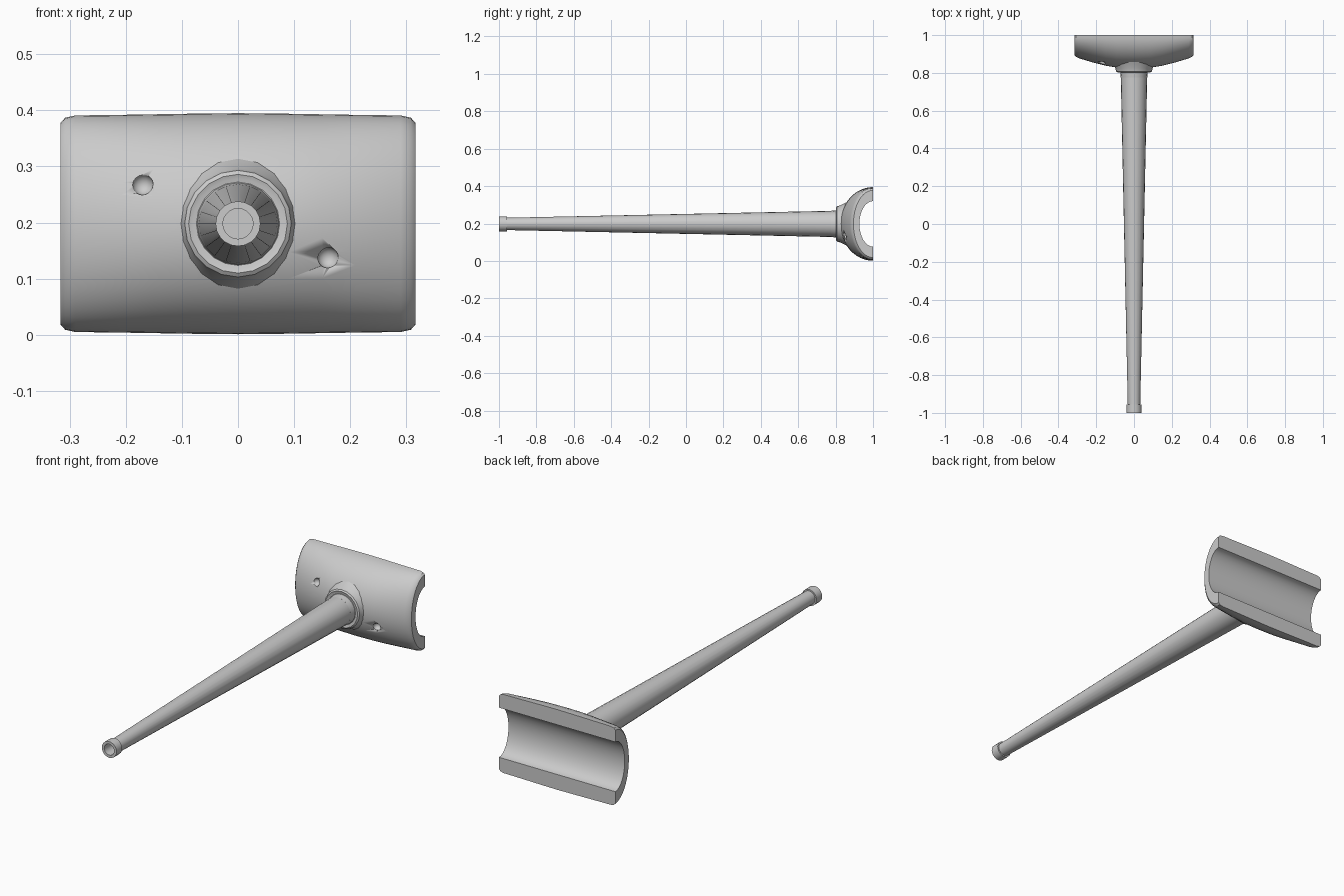
import bpy, bmesh, math
from mathutils import Vector

if "Cube" in bpy.data.objects:
    bpy.data.objects.remove(bpy.data.objects["Cube"])

CZ = 0.198  # height of the barrel axis

grey = bpy.data.materials.new("light_grey")
grey.diffuse_color = (0.6, 0.6, 0.6, 1)
grey.use_nodes = True
grey.node_tree.nodes["Principled BSDF"].inputs["Base Color"].default_value = grey.diffuse_color


def finish(name, bm, angle=35):
    bmesh.ops.recalc_face_normals(bm, faces=bm.faces)
    me = bpy.data.meshes.new(name)
    bm.to_mesh(me)
    bm.free()
    ob = bpy.data.objects.new(name, me)
    bpy.context.collection.objects.link(ob)
    me.materials.append(grey)
    bpy.ops.object.select_all(action='DESELECT')
    ob.select_set(True)
    bpy.context.view_layer.objects.active = ob
    bpy.ops.object.shade_smooth_by_angle(angle=math.radians(angle))
    return ob


def bridge(bm, loops):
    for a, b in zip(loops, loops[1:]):
        n = len(a)
        for i in range(n):
            bm.faces.new((a[i], a[(i + 1) % n], b[(i + 1) % n], b[i]))


def lathe(name, profile, sides=20):
    """Revolve (y, radius) pairs around the barrel axis."""
    bm = bmesh.new()
    loops = []
    for y, r in profile:
        angles = [2 * math.pi * i / sides for i in range(sides)]
        loops.append([bm.verts.new((r * math.cos(a), y, CZ + r * math.sin(a))) for a in angles])
    bridge(bm, loops)
    bm.faces.new(loops[0])
    bm.faces.new(loops[-1])
    return finish(name, bm)


# Tapered barrel with muzzle ring and recessed bore
lathe("barrel", [(-0.94, 0.027), (-1.0, 0.027), (-1.0, 0.040), (-0.956, 0.040),
                 (-0.956, 0.033), (0.78, 0.070), (0.86, 0.070)])

# Collar at the barrel root, with a flared boss behind it
lathe("barrel_collar", [(0.775, 0.070), (0.805, 0.073), (0.812, 0.082), (0.86, 0.082)])
lathe("mantlet_boss", [(0.806, 0.080), (0.803, 0.088), (0.808, 0.095), (0.825, 0.099),
                       (0.85, 0.112), (0.88, 0.125)])

# Mantlet: crescent sections (x, depth, half height), mirrored about x = 0
half = [(0.316, 0.105, 0.180), (0.308, 0.115, 0.189), (0.29, 0.123, 0.193),
        (0.21, 0.147, 0.194), (0.15, 0.162, 0.195), (0.09, 0.172, 0.196)]
stations = [(-x, d, h) for x, d, h in half] + [(0, 0.175, 0.197)] + half[::-1]
bm = bmesh.new()
loops = []
for x, d, h in stations:
    loop = []
    for i in range(25):
        a = math.radians(-90 + 7.5 * i)
        loop.append(bm.verts.new((x, 1 - d * math.cos(a), CZ + h * math.sin(a))))
    for i in range(17):
        a = math.radians(90 - 11.25 * i)
        loop.append(bm.verts.new((x, 1 - 0.073 * math.cos(a), CZ + 0.122 * math.sin(a))))
    loops.append(loop)
bridge(bm, loops)
# End caps as strips between the outer and inner arcs
for loop in (loops[0], loops[-1]):
    bm.faces.new(loop)
mantlet = finish("mantlet", bm)

# Round sight and gun ports sunk into the front face
for name, x, z in (("left_port_cutter", -0.17, 0.268), ("right_port_cutter", 0.16, 0.138)):
    bm = bmesh.new()
    bmesh.ops.create_uvsphere(bm, u_segments=16, v_segments=10, radius=0.019)
    bmesh.ops.translate(bm, verts=bm.verts, vec=Vector((x, 0.852, z)))
    cutter = finish(name, bm)
    cutter.hide_render = True
    cutter.hide_viewport = True
    cut = mantlet.modifiers.new(name, 'BOOLEAN')
    cut.operation = 'DIFFERENCE'
    cut.solver = 'EXACT'
    cut.object = cutter
